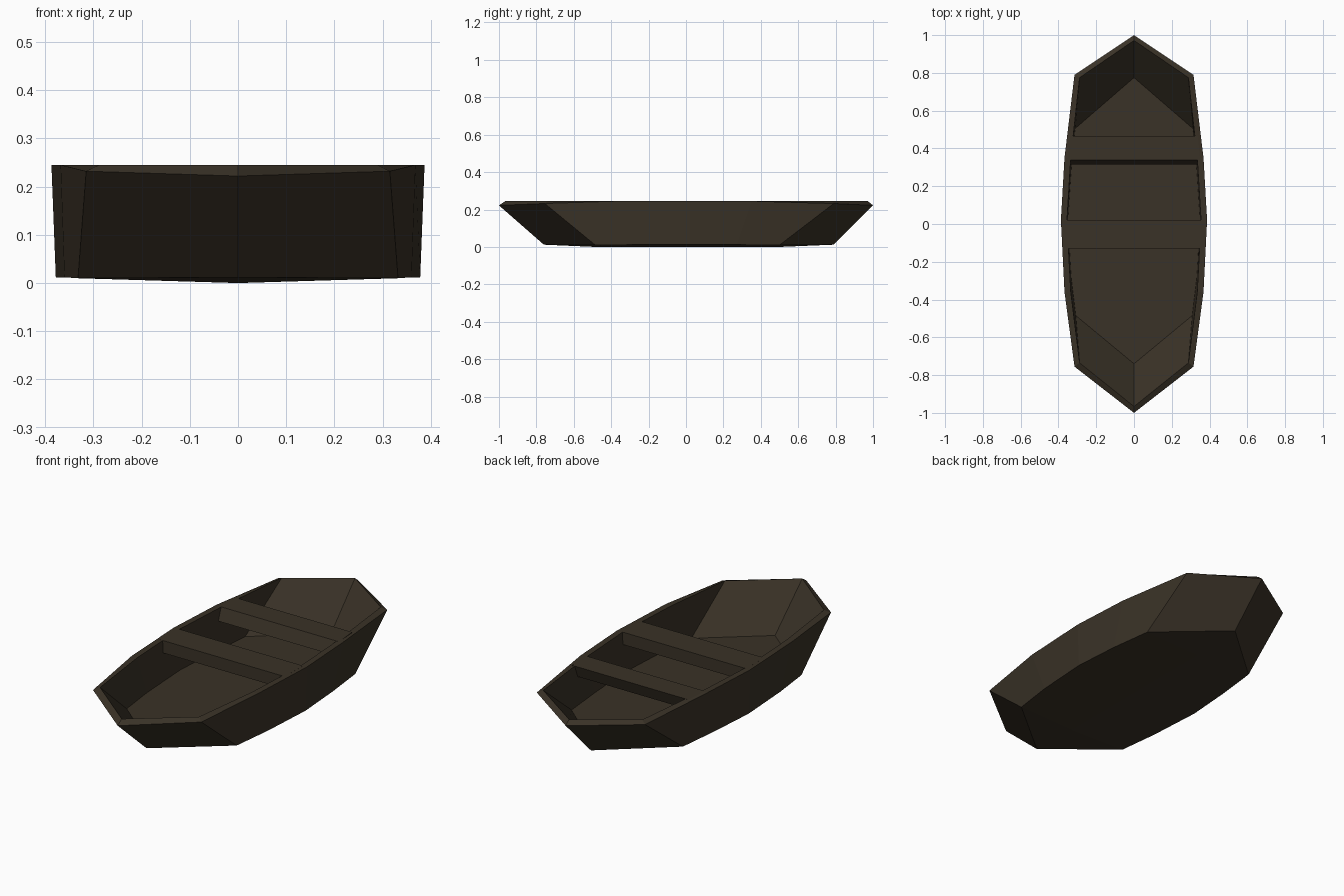
import bpy, bmesh

if "Cube" in bpy.data.objects:
    bpy.data.objects.remove(bpy.data.objects["Cube"])

wood = bpy.data.materials.new("dark brown wood")
wood.diffuse_color = (0.042, 0.032, 0.020, 1)
wood.use_nodes = True
wood.node_tree.nodes["Principled BSDF"].inputs["Base Color"].default_value = wood.diffuse_color


def finish(bm, name):
    bmesh.ops.recalc_face_normals(bm, faces=bm.faces)
    me = bpy.data.meshes.new(name)
    bm.to_mesh(me)
    bm.free()
    me.materials.append(wood)
    ob = bpy.data.objects.new(name, me)
    bpy.context.collection.objects.link(ob)
    return ob


# right-half outlines, from rear tip to front tip (x, y, z)
F = 0.032  # floor height
outer_bottom = [(0, .79, .012), (.332, .50, .010), (.36, .27, .012), (.378, .02, .012),
                (.36, -.27, .012), (.332, -.485, .010), (0, -.76, .012)]
outer_top = [(0, 1, .222), (.315, .79, .232), (.368, .35, .245), (.387, .02, .245),
             (.368, -.36, .245), (.315, -.755, .232), (0, -1, .222)]
inner_top = [(0, .972, .245), (.288, .775, .245), (.335, .35, .245), (.355, .02, .245),
             (.335, -.36, .245), (.288, -.735, .245), (0, -.966, .245)]
inner_floor = [(0, .775, F), (.312, .505, F), (.333, .28, F), (.35, .02, F),
               (.333, -.28, F), (.308, -.485, F), (0, -.74, F)]

# hull: outer wall, rim, inner wall, floor
bm = bmesh.new()


def ring(half):
    pts = half + [(-x, y, z) for x, y, z in half[-2:0:-1]]
    return [bm.verts.new(p) for p in pts]


rings = [ring(h) for h in (outer_bottom, outer_top, inner_top, inner_floor)]
n = len(rings[0])
for a, b in zip(rings, rings[1:]):
    for i in range(n):
        j = (i + 1) % n
        bm.faces.new((a[i], a[j], b[j], b[i]))
bm.faces.new(rings[3])

# shallow V bottom around a keel line
bot = rings[0]
keel = [bot[0]] + [bm.verts.new((0, p[1], 0)) for p in outer_bottom[1:-1]] + [bot[6]]
for i in range(6):
    for side in (bot[i], bot[i + 1]), (bot[-i % n], bot[-(i + 1) % n]):
        loop = [keel[i], keel[i + 1], side[1], side[0]]
        bm.faces.new(list(dict.fromkeys(loop)))
finish(bm, "hull")


# seats: planks flush with the rim, ends buried in the side walls
def seat(name, y0, y1, w0, w1, lean, thick=0.065, top=0.2452):
    bm = bmesh.new()
    corners = [(-w0, y0), (w0, y0), (w1, y1), (-w1, y1)]
    up = [bm.verts.new((x, y, top)) for x, y in corners]
    dn = [bm.verts.new((x, y + lean, top - thick)) for x, y in corners]
    bm.faces.new(up)
    bm.faces.new(dn)
    for i in range(4):
        j = (i + 1) % 4
        bm.faces.new((up[i], up[j], dn[j], dn[i]))
    finish(bm, name)


seat("rear_seat", .34, .465, .350, .338, -.025)
seat("middle_seat", -.13, .02, .362, .366, 0)
